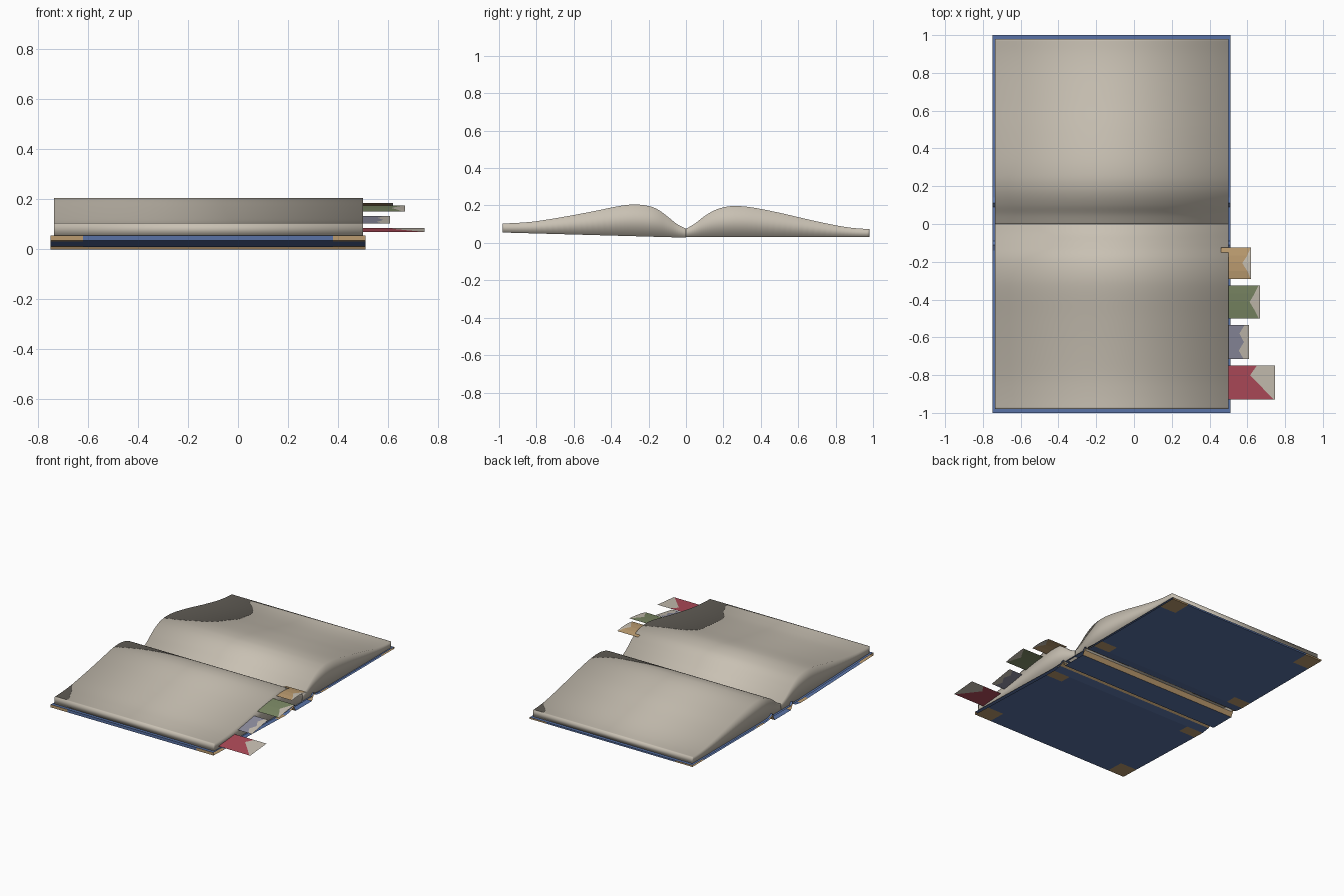
import bpy, bmesh

if "Cube" in bpy.data.objects:
    bpy.data.objects.remove(bpy.data.objects["Cube"])


def material(name, rgb):
    m = bpy.data.materials.new(name)
    m.diffuse_color = (*rgb, 1)
    m.use_nodes = True
    m.node_tree.nodes["Principled BSDF"].inputs["Base Color"].default_value = m.diffuse_color
    return m


PAPER = material("paper", (0.58, 0.53, 0.45))
BLUE = material("cover_blue", (0.10, 0.17, 0.38))
TAN = material("leather_tan", (0.50, 0.33, 0.16))
GREEN = material("ribbon_green", (0.20, 0.25, 0.13))
LILAC = material("ribbon_lilac", (0.27, 0.27, 0.35))
RED = material("ribbon_red", (0.43, 0.07, 0.10))


def finish(name, bm, mats, smooth):
    """Turn a bmesh into a named object."""
    bmesh.ops.remove_doubles(bm, verts=bm.verts, dist=1e-5)
    bmesh.ops.recalc_face_normals(bm, faces=bm.faces)
    for f in bm.faces:
        f.smooth = smooth
    me = bpy.data.meshes.new(name)
    bm.to_mesh(me)
    bm.free()
    for m in mats:
        me.materials.append(m)
    ob = bpy.data.objects.new(name, me)
    bpy.context.collection.objects.link(ob)
    return ob


def quad(bm, pts, mat=0):
    f = bm.faces.new([bm.verts.new(p) for p in pts])
    f.material_index = mat


def spline(pts, steps=5):
    """Smooth (Catmull-Rom) curve through profile points."""
    p = [pts[0]] + pts + [pts[-1]]
    out = []
    for i in range(1, len(p) - 2):
        a, b, c, d = p[i - 1:i + 3]
        for s in range(steps):
            t = s / steps
            out.append(tuple(0.5 * (2 * b[k] + (c[k] - a[k]) * t
                                    + (2 * a[k] - 5 * b[k] + 4 * c[k] - d[k]) * t * t
                                    + (3 * b[k] - a[k] - 3 * c[k] + d[k]) * t ** 3)
                             for k in (0, 1)))
    return out + [pts[-1]]


# Page blocks: one curved half on each side of the gutter
def page_block(name, profile, side, floor_in, floor_out, x0=-0.735, x1=0.5):
    bm = bmesh.new()
    top = [(side * y, z) for y, z in spline(profile)]

    def floor(y):
        return floor_in + (floor_out - floor_in) * abs(y)
    for (ya, za), (yb, zb) in zip(top, top[1:]):
        fa, fb = floor(ya), floor(yb)
        quad(bm, [(x0, ya, za), (x1, ya, za), (x1, yb, zb), (x0, yb, zb)])
        quad(bm, [(x0, ya, fa), (x1, ya, fa), (x1, yb, fb), (x0, yb, fb)])
        for x in (x0, x1):
            quad(bm, [(x, ya, fa), (x, yb, fb), (x, yb, zb), (x, ya, za)])
    for y, z in (top[0], top[-1]):
        quad(bm, [(x0, y, floor(y)), (x1, y, floor(y)), (x1, y, z), (x0, y, z)])
    finish(name, bm, [PAPER], True)


page_block("back_pages", [(0, .075), (.05, .105), (.1, .144), (.15, .173), (.2, .190),
                          (.26, .197), (.35, .190), (.5, .161), (.65, .126), (.8, .094),
                          (.9, .079), (.98, .074)], 1, .031, .031)
page_block("front_pages", [(0, .075), (.05, .102), (.1, .142), (.15, .178), (.2, .197),
                           (.27, .205), (.35, .198), (.5, .168), (.65, .140), (.8, .116),
                           (.9, .107), (.98, .104)], -1, .028, .056)

# Cover: folded sheet profile (y, z), open at the x ends
lining = [(-1, .055), (-.2, .032), (-.14, .035), (-.11, .05), (-.09, .03),
          (.09, .03), (.11, .05), (.14, .035), (.2, .03), (1, .03)]
outside = [(1, .019), (.87, .019), (.28, .019), (.2, .019), (.14, .025), (.11, .04), (.09, 0),
           (-.09, 0), (-.11, .04), (-.14, .02), (-.2, .010), (-.28, .0125), (-.87, .031), (-1, .035)]
cuts = [-.75, -.62, .38, .51]


def cover_colour(ya, yb, xa, xb, outer):
    if not outer:
        return 0
    y = abs(ya + yb) / 2
    at_end = xa == cuts[0] or xb == cuts[-1]
    hinge = .095 < y < .17
    corner = at_end and (y > .87 or .17 < y < .28)
    return 1 if hinge or corner else 0


bm = bmesh.new()
loop = lining + outside
for i, (ya, za) in enumerate(loop):
    yb, zb = loop[(i + 1) % len(loop)]
    for xa, xb in zip(cuts, cuts[1:]):
        quad(bm, [(xa, ya, za), (xb, ya, za), (xb, yb, zb), (xa, yb, zb)],
             cover_colour(ya, yb, xa, xb, i >= len(lining) - 1))
finish("cover", bm, [BLUE, TAN], False)


# Ribbon bookmarks with pale notched tips
def bookmark(name, mat, y0, y1, z0, z1, arch, tip, notch):
    bm = bmesh.new()

    def pt(x, t):
        return (x, y0 + (y1 - y0) * t, z0 + (z1 - z0) * t + arch * 4 * t * (1 - t))
    for (xa, ta), (xb, tb) in zip(notch, notch[1:]):
        quad(bm, [pt(.46, ta), pt(xa, ta), pt(xb, tb), pt(.46, tb)], 0)
        quad(bm, [pt(xa, ta), pt(tip, ta), pt(tip, tb), pt(xb, tb)], 1)
    finish(name, bm, [mat, PAPER], False)


bookmark("tan_bookmark", TAN, -.125, -.29, .174, .178, .008, .62,
         [(.617, 0), (.60, .25), (.573, .5), (.60, .75), (.617, 1)])
bookmark("green_bookmark", GREEN, -.325, -.5, .174, .150, .003, .667,
         [(.66, 0), (.638, .25), (.612, .5), (.638, .75), (.66, 1)])
bookmark("lilac_bookmark", LILAC, -.535, -.715, .133, .102, 0, .608,
         [(.585, 0), (.558, .25), (.582, .5), (.555, .75), (.58, 1)])
bookmark("red_bookmark", RED, -.75, -.93, .086, .070, 0, .746,
         [(.65, 0), (.615, .28), (.74, 1)])
